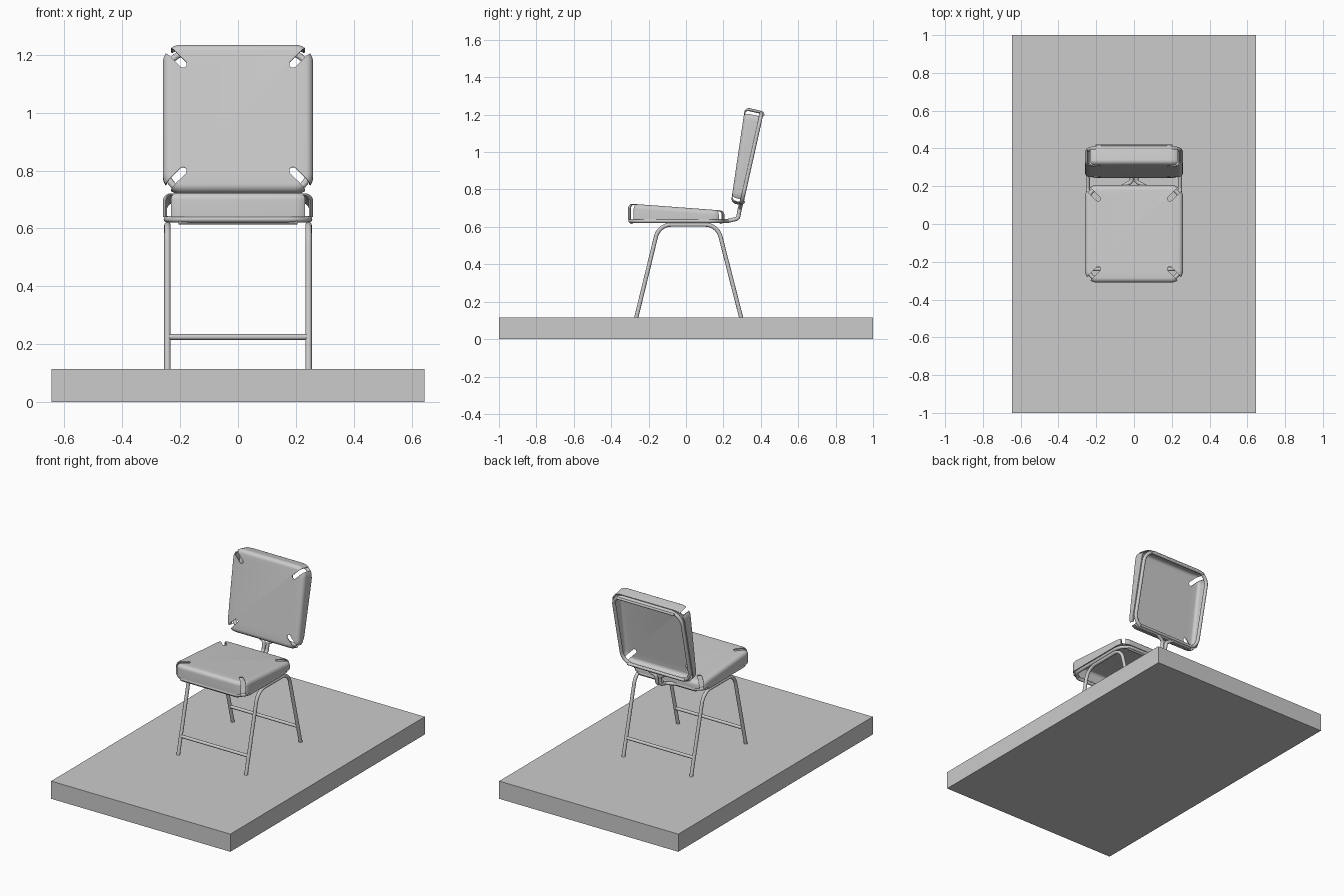
import bpy, bmesh
from math import sin, cos, tan, pi, radians
from mathutils import Vector, Matrix

if "Cube" in bpy.data.objects:
    bpy.data.objects.remove(bpy.data.objects["Cube"])

TUBE = 0.011


def link(name, data, matrix=Matrix()):
    ob = bpy.data.objects.new(name, data)
    bpy.context.collection.objects.link(ob)
    ob.matrix_world = matrix
    return ob


def activate(ob):
    bpy.ops.object.select_all(action='DESELECT')
    ob.select_set(True)
    bpy.context.view_layer.objects.active = ob


def fillet(pts, r, closed=False, steps=10):
    """Polyline with every corner rounded to radius r."""
    pts = [Vector(p) for p in pts]
    n, out = len(pts), []
    for i, p in enumerate(pts):
        if not closed and i in (0, n - 1):
            out.append(p)
            continue
        a, b = (pts[i - 1] - p).normalized(), (pts[(i + 1) % n] - p).normalized()
        half = a.angle(b) / 2
        c = p + (a + b).normalized() * (r / sin(half))
        u, v = p + a * (r / tan(half)) - c, p + b * (r / tan(half)) - c
        ang = u.angle(v)
        for k in range(steps + 1):
            t = k / steps
            out.append(c + (u * sin((1 - t) * ang) + v * sin(t * ang)) / sin(ang))
    return out


def tube(name, pts, r=TUBE, closed=False, matrix=Matrix()):
    cu = bpy.data.curves.new(name, 'CURVE')
    cu.dimensions = '3D'
    cu.bevel_depth, cu.bevel_resolution, cu.use_fill_caps = r, 4, True
    sp = cu.splines.new('POLY')
    sp.points.add(len(pts) - 1)
    for q, p in zip(sp.points, pts):
        q.co = (*p, 1)
    sp.use_cyclic_u = closed
    ob = link(name, cu, matrix)
    activate(ob)
    bpy.ops.object.convert(target='MESH')
    bpy.ops.object.shade_smooth_by_angle(angle=radians(40))
    return ob


def rounded_rect(hx, hy, r):
    return fillet([(-hx, -hy, 0), (hx, -hy, 0), (hx, hy, 0), (-hx, hy, 0)], r, True)


def pad(name, hx, hy, thick_end, matrix):
    """Open-backed tapered cushion shell with diagonal corner slots, on a tube frame."""
    lo, hi, bev = 0.055, 0.093, 0.026
    profile = [(0, 0.008)] + [(bev * (1 - cos(t)), -bev * (1 - sin(t)))
                              for t in (k * pi / 12 for k in range(7))]
    bm = bmesh.new()
    rings = []
    for i, (inset, z) in enumerate(profile):
        ring = []
        for p in rounded_rect(hx - inset, hy - inset, 0.065 - inset):
            top = (lo + hi) / 2 + thick_end * (hi - lo) / 2 * p.y / hy
            ring.append(bm.verts.new((p.x, p.y, z if i == 0 else top + z)))
        rings.append(ring)
    for a, b in zip(rings, rings[1:]):
        for j in range(len(a)):
            k = (j + 1) % len(a)
            bm.faces.new((a[j], a[k], b[k], b[j]))
    bm.faces.new(rings[-1])
    me = bpy.data.meshes.new(name)
    bm.to_mesh(me)
    bm.free()
    shell = link(name, me)

    # slot cutter: four round-ended diagonal slots
    bm = bmesh.new()
    for sx in (-1, 1):
        for sy in (-1, 1):
            ang = Vector((sx, sy)).angle_signed(Vector((1, 0)))
            outline = [(0.013 * cos(t), 0.013 * sin(t)) for t in
                       (pi / 2 + k * pi / 10 for k in range(11))]
            outline += [(0.2, -0.013), (0.2, 0.013)]
            m = Matrix.Translation((sx * 0.19, sy * 0.186, -0.1)) @ Matrix.Rotation(ang, 4, 'Z')
            f = bm.faces.new([bm.verts.new(m @ Vector((x, y, 0))) for x, y in outline])
            ext = bmesh.ops.extrude_face_region(bm, geom=[f])
            bmesh.ops.translate(bm, vec=(0, 0, 0.4),
                                verts=[v for v in ext['geom'] if isinstance(v, bmesh.types.BMVert)])
    bmesh.ops.recalc_face_normals(bm, faces=bm.faces)
    cme = bpy.data.meshes.new("slot_cutter")
    bm.to_mesh(cme)
    bm.free()
    cutter = link("slot_cutter", cme)
    cutter.hide_render = True

    activate(shell)
    sol = shell.modifiers.new("Thickness", 'SOLIDIFY')
    sol.thickness, sol.offset = 0.006, -1
    cut = shell.modifiers.new("Slots", 'BOOLEAN')
    cut.object, cut.operation, cut.solver = cutter, 'DIFFERENCE', 'EXACT'
    for m in ("Thickness", "Slots"):
        bpy.ops.object.modifier_apply(modifier=m)
    bpy.data.objects.remove(cutter)
    bpy.ops.object.shade_smooth_by_angle(angle=radians(35))
    shell.matrix_world = matrix

    # rim tube and the hems wrapped behind it
    tube(name + "_frame", rounded_rect(hx - 0.014, hy - 0.012, 0.075), closed=True, matrix=matrix)
    for s, end in ((-1, "a"), (1, "b")):
        y = s * (hy - 0.019)
        tube(name + "_hem_" + end, [(-0.205, y, -0.009), (0.205, y, -0.009)], 0.009, matrix=matrix)


# base slab
bpy.ops.mesh.primitive_cube_add(size=1, location=(0, 0, 0.0575))
base = bpy.context.object
base.name = "base_slab"
base.scale = (1.29, 2, 0.115)

# seat and backrest
pad("seat", 0.26, 0.258, -1, Matrix.Translation((0, -0.052, 0.632)))
pad("backrest", 0.26, 0.258, 1,
    Matrix.Translation((0, 0.35, 0.968)) @ Matrix.Rotation(radians(77.4), 4, 'X'))

# side leg frames and twin uprights
for s, side in ((-1, "left"), (1, "right")):
    x = s * 0.244
    tube("leg_frame_" + side, fillet([(x, -0.267, 0.11), (x, -0.145, 0.612),
                                      (x, 0.168, 0.612), (x, 0.296, 0.11)], 0.085, steps=14))
    tube("upright_" + side, fillet([(s * 0.07, 0.193, 0.632), (s * 0.012, 0.225, 0.632),
                                    (s * 0.012, 0.278, 0.645), (s * 0.014, 0.288, 0.7),
                                    (s * 0.06, 0.296, 0.726)], 0.02))

# crossbars
for name, y in (("front_crossbar", -0.239), ("rear_crossbar", 0.267)):
    tube(name, [(-0.244, y, 0.225), (0.244, y, 0.225)], 0.01)
